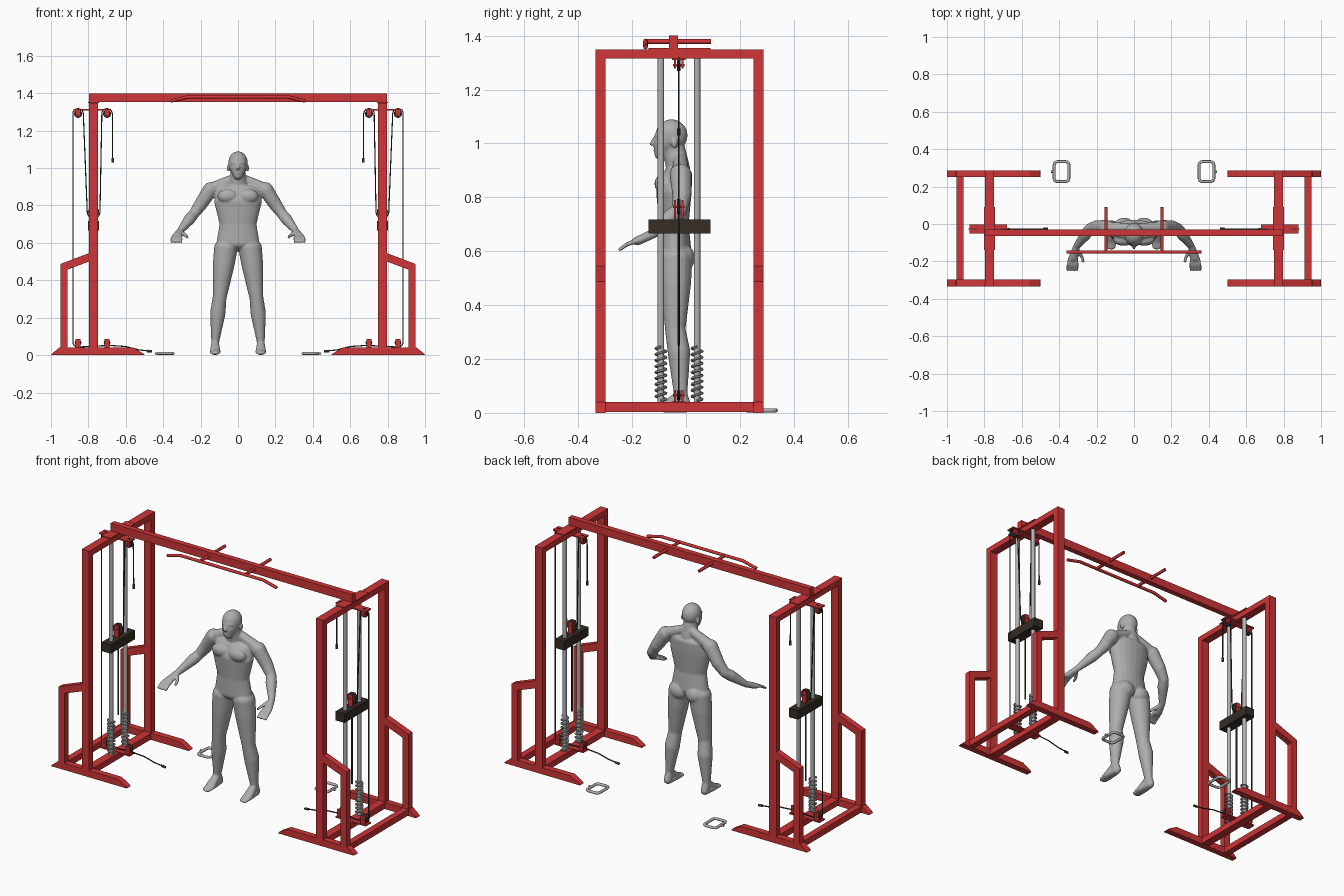
import bpy, bmesh, math
from mathutils import Vector

if "Cube" in bpy.data.objects:
    bpy.data.objects.remove(bpy.data.objects["Cube"], do_unlink=True)


def material(name, r, g, b):
    m = bpy.data.materials.new(name)
    m.use_nodes = True
    m.diffuse_color = (r, g, b, 1)
    m.node_tree.nodes["Principled BSDF"].inputs["Base Color"].default_value = (r, g, b, 1)
    return m


RED = material("red paint", 0.62, 0.035, 0.038)
GREY = material("body grey", 0.42, 0.42, 0.42)
STEEL = material("steel", 0.45, 0.45, 0.45)
DARK = material("dark cable", 0.04, 0.04, 0.04)
BROWN = material("weight brown", 0.035, 0.026, 0.018)


def finish(obj, mat, mirror, smooth=False):
    obj.data.materials.clear()
    obj.data.materials.append(mat)
    if smooth:
        bpy.ops.object.select_all(action="DESELECT")
        obj.select_set(True)
        bpy.context.view_layer.objects.active = obj
        bpy.ops.object.shade_smooth_by_angle(angle=math.radians(50))
    if mirror:
        mod = obj.modifiers.new("Mirror", "MIRROR")
        mod.use_mirror_merge = False
    return obj


def from_bmesh(name, bm, mat, mirror, smooth=False):
    bmesh.ops.recalc_face_normals(bm, faces=bm.faces)
    mesh = bpy.data.meshes.new(name)
    bm.to_mesh(mesh)
    bm.free()
    obj = bpy.data.objects.new(name, mesh)
    bpy.context.collection.objects.link(obj)
    return finish(obj, mat, mirror, smooth)


def prism(name, outline, spans, mat=RED, mirror=True):
    """Extrude an x-z outline through each (y0, y1) span."""
    bm = bmesh.new()
    for y0, y1 in spans:
        face = bm.faces.new([bm.verts.new((x, y0, z)) for x, z in outline])
        ext = bmesh.ops.extrude_face_region(bm, geom=[face])["geom"]
        moved = [v for v in ext if isinstance(v, bmesh.types.BMVert)]
        bmesh.ops.translate(bm, verts=moved, vec=(0, y1 - y0, 0))
    return from_bmesh(name, bm, mat, mirror)


def box(name, x, z, *spans, mat=RED, mirror=True):
    outline = [(x[0], z[0]), (x[1], z[0]), (x[1], z[1]), (x[0], z[1])]
    return prism(name, outline, spans, mat, mirror)


def tube(name, pts, r, mat, mirror=True, cyclic=False, res=2):
    cu = bpy.data.curves.new(name, "CURVE")
    cu.dimensions = "3D"
    cu.bevel_depth, cu.bevel_resolution, cu.use_fill_caps = r, res, True
    sp = cu.splines.new("POLY")
    sp.points.add(len(pts) - 1)
    for p, co in zip(sp.points, pts):
        p.co = (*co, 1)
    sp.use_cyclic_u = cyclic
    obj = bpy.data.objects.new(name, cu)
    bpy.context.collection.objects.link(obj)
    bpy.ops.object.select_all(action="DESELECT")
    obj.select_set(True)
    bpy.context.view_layer.objects.active = obj
    bpy.ops.object.convert(target="MESH")
    return finish(bpy.context.view_layer.objects.active, mat, mirror, True)


def arc(cx, cz, r, a0, a1, n=8):
    angles = [math.radians(a0 + (a1 - a0) * i / n) for i in range(n + 1)]
    return [(cx + r * math.cos(a), cz + r * math.sin(a)) for a in angles]


# Side frames
FRONT, BACK = (-0.335, -0.298), (0.25, 0.287)
POST = (0.748, 0.797)
FULL = (FRONT[0], BACK[1])
BETWEEN = (FRONT[1], BACK[0])
box("main_posts", POST, (0.04, 1.315), FRONT, BACK)
box("frame_top_rail", POST, (1.315, 1.349), FULL)
box("frame_base_rail", POST, (0.004, 0.04), BETWEEN)
box("outer_base_rail", (0.912, 0.95), (0.004, 0.04), BETWEEN)
prism("floor_feet", [(0.5, 0), (1, 0), (0.995, 0.008), (0.955, 0.04), (0.56, 0.04), (0.505, 0.008)],
      [FRONT, BACK])
prism("outer_braces", [(0.95, 0.04), (0.95, 0.487), (0.797, 0.545), (0.797, 0.5),
                       (0.912, 0.457), (0.912, 0.04)], [FRONT, BACK])

# Crossbeam and pull-up bars
box("crossbeam", (-0.797, 0.797), (1.353, 1.4), (-0.063, -0.03), mirror=False)
box("beam_plate", (0.743, 0.802), (1.347, 1.354), (-0.14, 0.09))
tube("pullup_short_bar", [(0.15, -0.15, 1.378), (0.15, 0.092, 1.378)], 0.009, RED)
tube("pullup_long_bar", [(-0.36, -0.15, 1.358), (-0.27, -0.15, 1.38),
                         (0.27, -0.15, 1.38), (0.36, -0.15, 1.358)], 0.009, RED, False)

# Pulleys and their mounts
CY = -0.027
box("pulley_top_mount", (0.68, 0.88), (1.309, 1.317), (CY - 0.025, CY + 0.025))
box("pulley_base_mount", (0.68, 0.88), (0.034, 0.042), (CY - 0.025, CY + 0.025))


def pulley(name, x, z, r, z0, z1):
    cheeks = (CY - 0.018, CY - 0.01), (CY + 0.01, CY + 0.018)
    box(name + "_bracket", (x - 0.014, x + 0.014), (z0, z1), *cheeks)
    tube(name + "_axle", [(x, CY - 0.022, z), (x, CY + 0.022, z)], 0.005, RED)
    tube(name + "_wheel", [(x, CY - 0.007, z), (x, CY + 0.007, z)], r, DARK, res=5)


for label, x in (("inner", 0.7), ("outer", 0.855)):
    pulley(label + "_top_pulley", x, 1.29, 0.022, 1.278, 1.31)
    pulley(label + "_base_pulley", x, 0.066, 0.018, 0.04, 0.085)
MID = 0.772
pulley("weight_pulley", MID, 0.765, 0.03, 0.72, 0.79)

# Guide rods, springs and weight
for label, y in (("front", -0.093), ("back", 0.041)):
    tube(label + "_guide_rod", [(MID, y, 0.04), (MID, y, 1.315)], 0.0125, STEEL, res=3)
    coil = []
    for i in range(145):
        a = math.tau * i / 16
        coil.append((MID + 0.019 * math.cos(a), y + 0.019 * math.sin(a), 0.045 + 0.2 * i / 144))
    tube(label + "_spring", coil, 0.005, STEEL, res=1)
box("weight_block", (0.742, 0.802), (0.665, 0.718), (-0.14, 0.09), mat=BROWN)
tube("weight_stem", [(MID, CY, 0.25), (MID, CY, 0.67)], 0.005, DARK)

# Cable run
run = [(0.67, 1.05)] + arc(0.7, 1.29, 0.028, 180, 0) + arc(MID, 0.765, 0.034, 180, 360)
run += arc(0.855, 1.29, 0.028, 180, 0) + arc(0.855, 0.071, 0.028, 0, -90)
run += [(0.69, 0.052), (0.6, 0.046), (0.53, 0.028), (0.46, 0.02)]
tube("cable", [(x, CY, z) for x, z in run], 0.0035, DARK, res=1)
tube("upper_cable_stop", [(0.67, CY, 1.03), (0.67, CY, 1.055)], 0.007, DARK)
tube("lower_cable_stop", [(0.46, CY, 0.02), (0.485, CY, 0.022)], 0.007, DARK)

# Floor handles
ring = []
for cx, cy, start in ((0.41, 0.316, 0), (0.365, 0.316, 90), (0.365, 0.244, 180), (0.41, 0.244, 270)):
    ring += [(x, y, 0.009) for x, y in arc(cx, cy, 0.017, start, start + 90, 4)]
tube("handle_ring", ring, 0.008, STEEL, cyclic=True)
tube("handle_eyelet", [(0.43, 0.28, 0.009), (0.445, 0.28, 0.009)], 0.006, STEEL)

# Standing figure: chains of ellipsoids (x, y, z, radii), hulled and fused
centre_chains = [
    [(0, -0.04, 0.6, 0.116, 0.06, 0.04), (0, -0.045, 0.7, 0.099, 0.055, 0.04),
     (0, -0.045, 0.82, 0.128, 0.066, 0.05), (0, -0.032, 0.885, 0.12, 0.055, 0.03)],
    [(0, -0.03, 0.91, 0.05, 0.045, 0.02), (0, -0.045, 0.985, 0.038, 0.042, 0.02)],
    [(0, -0.054, 1.03, 0.052, 0.06, 0.06), (0, -0.075, 0.998, 0.044, 0.046, 0.03),
     (0, -0.092, 0.957, 0.024, 0.025, 0.018)],
    [(0, -0.116, 1.02, 0.007), (0, -0.128, 0.998, 0.01, 0.008, 0.007)],
    [(0, -0.109, 0.972, 0.016, 0.012, 0.007)],
]
side_chains = [
    # ear, brow, chest, shoulder slope, buttock
    [(0.052, -0.042, 1.0, 0.007, 0.013, 0.019)],
    [(0.01, -0.112, 1.028, 0.007), (0.032, -0.098, 1.028, 0.008)],
    [(0.055, -0.085, 0.85, 0.055, 0.032, 0.038)],
    [(0.02, -0.022, 0.945, 0.025), (0.13, -0.02, 0.895, 0.032)],
    [(0.052, -0.012, 0.575, 0.055, 0.046, 0.05)],
    # arm and palm
    [(0.148, -0.02, 0.884, 0.041), (0.2, -0.015, 0.805, 0.035), (0.238, -0.025, 0.752, 0.028)],
    [(0.238, -0.025, 0.752, 0.028), (0.258, -0.055, 0.728, 0.031), (0.308, -0.122, 0.665, 0.018)],
    [(0.308, -0.122, 0.665, 0.018), (0.325, -0.18, 0.638, 0.026, 0.02, 0.016)],
    [(0.3, -0.145, 0.655, 0.011), (0.278, -0.175, 0.637, 0.009), (0.272, -0.2, 0.63, 0.008)],
    # leg and foot
    [(0.064, -0.038, 0.575, 0.064, 0.062, 0.045), (0.077, -0.038, 0.48, 0.058, 0.057, 0.05),
     (0.098, -0.04, 0.31, 0.037, 0.038, 0.04), (0.108, -0.026, 0.225, 0.041, 0.042, 0.05),
     (0.122, -0.02, 0.07, 0.021, 0.025, 0.02), (0.122, -0.004, 0.024, 0.022, 0.025, 0.022)],
    [(0.122, -0.025, 0.06, 0.021), (0.122, -0.09, 0.018, 0.029, 0.02, 0.015),
     (0.122, -0.122, 0.012, 0.026, 0.015, 0.01)],
    [(0.122, -0.004, 0.022, 0.022), (0.122, -0.09, 0.016, 0.029, 0.02, 0.014)],
]
for i in range(4):
    spread = 0.306 + 0.013 * i
    side_chains.append([(spread, -0.185, 0.638, 0.009), (spread - 0.002 + 0.003 * i, -0.22, 0.625, 0.008),
                        (spread - 0.003 + 0.004 * i, -0.246, 0.606, 0.007)])

ball = bmesh.new()
bmesh.ops.create_icosphere(ball, subdivisions=3, radius=1)
unit = [v.co.copy() for v in ball.verts]
ball.free()
body = bmesh.new()


def add_chain(chain, sign):
    for a, b in zip(chain, chain[1:] or chain):
        bm = bmesh.new()
        for x, y, z, *r in ((a, b) if a != b else (a,)):
            rx, ry, rz = r if len(r) == 3 else r * 3
            for u in unit:
                bm.verts.new((sign * (x + u.x * rx), y + u.y * ry, z + u.z * rz))
        bmesh.ops.convex_hull(bm, input=bm.verts[:])
        bmesh.ops.delete(bm, geom=[v for v in bm.verts if not v.link_faces], context="VERTS")
        bmesh.ops.recalc_face_normals(bm, faces=bm.faces)
        piece = bpy.data.meshes.new("piece")
        bm.to_mesh(piece)
        bm.free()
        body.from_mesh(piece)
        bpy.data.meshes.remove(piece)


for chain in centre_chains:
    add_chain(chain, 1)
for chain in side_chains:
    for sign in (1, -1):
        add_chain(chain, sign)
figure = from_bmesh("standing_figure", body, GREY, False, True)
fuse = figure.modifiers.new("Fuse", "REMESH")
fuse.mode, fuse.voxel_size, fuse.use_smooth_shade = "VOXEL", 0.005, True
soften = figure.modifiers.new("Soften", "SMOOTH")
soften.factor, soften.iterations = 0.5, 6
